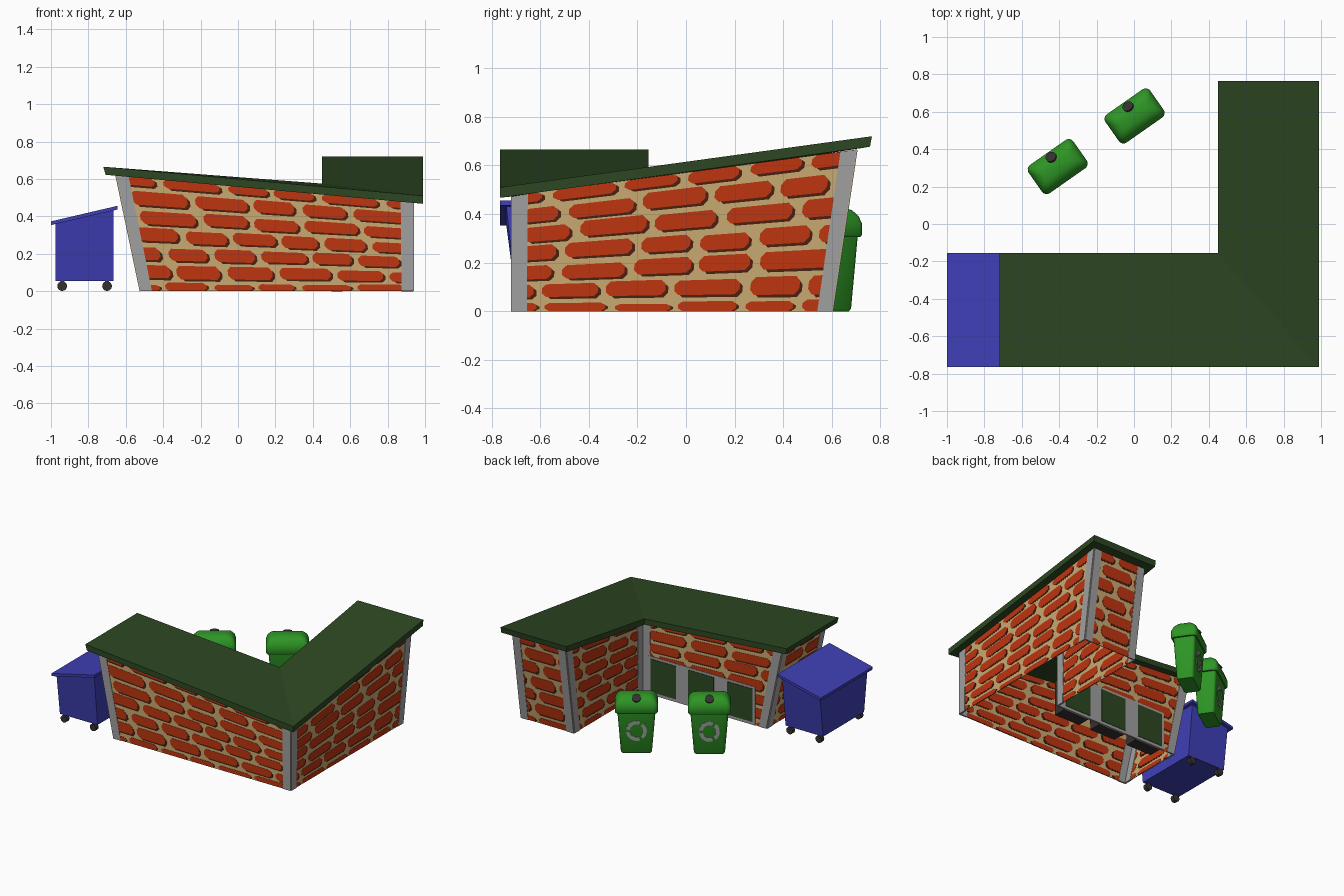
import bpy, bmesh, math, random
from mathutils import Vector, Matrix

if "Cube" in bpy.data.objects:
    bpy.data.objects.remove(bpy.data.objects["Cube"])

random.seed(4)


def mat(name, r, g, b):
    m = bpy.data.materials.new(name)
    m.diffuse_color = (r, g, b, 1)
    m.use_nodes = True
    m.node_tree.nodes["Principled BSDF"].inputs["Base Color"].default_value = m.diffuse_color
    return m


BRICK = mat("brick red", .52, .035, .005)
TAN = mat("mortar tan", .58, .40, .17)
SHADE = mat("brick edge brown", .07, .014, .005)
GREY = mat("post grey", .35, .35, .35)
ROOF = mat("roof dark green", .026, .064, .016)
BLUE = mat("container blue", .05, .05, .47)
GREEN = mat("bin green", .027, .30, .018)
DARK = mat("charcoal", .035, .03, .03)


def finish(name, bm, material, smooth=None, matrix=None):
    bmesh.ops.recalc_face_normals(bm, faces=bm.faces)
    me = bpy.data.meshes.new(name)
    bm.to_mesh(me)
    bm.free()
    ob = bpy.data.objects.new(name, me)
    bpy.context.collection.objects.link(ob)
    me.materials.append(material)
    if matrix:
        ob.matrix_world = matrix
    if smooth:
        bpy.ops.object.select_all(action='DESELECT')
        ob.select_set(True)
        bpy.context.view_layer.objects.active = ob
        bpy.ops.object.shade_smooth_by_angle(angle=math.radians(smooth))
    return ob


def loft(bm, rings):
    """Closed solid through rings with equal point counts."""
    vs = [[bm.verts.new(p) for p in r] for r in rings]
    n = len(vs[0])
    for a, b in zip(vs, vs[1:]):
        for i in range(n):
            bm.faces.new((a[i], a[(i + 1) % n], b[(i + 1) % n], b[i]))
    bm.faces.new(vs[0][::-1])
    bm.faces.new(vs[-1])


def rect(x0, x1, y0, y1, z0, z1=None):
    z1 = z0 if z1 is None else z1      # z0 at x0, z1 at x1
    return [(x0, y0, z0), (x1, y0, z1), (x1, y1, z1), (x0, y1, z0)]


def box(bm, x0, x1, y0, y1, z0, z1):
    loft(bm, [rect(x0, x1, y0, y1, z0), rect(x0, x1, y0, y1, z1)])


# Walls: bottom and top corner of each building corner, counterclockwise
corners = [((-.52, -.715, 0), (-.65, -.715, .62)),
           ((.935, -.715, 0), (.935, -.715, .475)),
           ((.935, .60, 0), (.935, .70, .665)),
           ((.50, .60, 0), (.50, .70, .665)),
           ((.50, -.205, 0), (.50, -.205, .54)),
           ((-.52, -.205, 0), (-.65, -.205, .62))]
names = ["front", "right", "back_end", "yard_side", "hatch_side", "left_end"]


def wall(name, c0, c1):
    a, A, b, B = [Vector(p) for p in (*c0, *c1)]
    normal = (b - a).cross(A - a).normalized()
    length = (b - a).length

    def plate(bm, uv, d):
        pts = []
        for u, v in uv:
            u, v = min(max(u, 0), 1), min(max(v, 0), 1)
            pts.append(a.lerp(b, u).lerp(A.lerp(B, u), v))
        loft(bm, [[p - normal * d for p in pts], [p + normal * d for p in pts]])

    def block(u0, u1, v0, v1, cu, cv):
        return [(u0 + cu, v0), (u1 - cu, v0), (u1, v0 + cv), (u1, v1 - cv),
                (u1 - cu, v1), (u0 + cu, v1), (u0, v1 - cv), (u0, v0 + cv)]

    mortar, bricks, shades, posts = [bmesh.new() for _ in range(4)]
    plate(mortar, [(0, 0), (1, 0), (1, 1), (0, 1)], .002)
    p = 1 / 6.2
    for row in range(7):
        u = -random.uniform(.05, .2) / length
        while u < .98:
            w = random.uniform(.18, .28) / length
            v0 = row * p - .05 + random.uniform(-.008, .008)
            v1 = v0 + p * random.uniform(.64, .76)
            v1 = min(v1, 1)
            if u + w > .03 and v1 - v0 > .03:
                u0, u1 = max(u, .002), min(u + w, .998)
                v0 = max(v0, .002)
                if u1 - u0 > .04:
                    cu, cv = .018 / length, (v1 - v0) * .3
                    plate(bricks, block(u0, u1, v0, v1, cu, cv), .004)
                    plate(shades, block(u0 + cu, min(u1 + .012 / length, .999),
                                        max(v0 - .018, .001), v1 - cv * .6, cu, cv), .003)
            u += w + random.uniform(.03, .045) / length
    e = .06 / length
    for u0, u1 in ((0, e), (1 - e, 1)):
        plate(posts, [(u0, 0), (u1, 0), (u1, 1), (u0, 1)], .006)
    finish(name + "_wall", mortar, TAN)
    finish(name + "_bricks", bricks, BRICK)
    finish(name + "_brick_edges", shades, SHADE)
    finish(name + "_corner_posts", posts, GREY)


for i, n in enumerate(names):
    wall(n, corners[i], corners[(i + 1) % 6])

# Roof: L-shaped slab, both wings rising away from the outer corner
top = [(-.72, -.765, .665), (.99, -.765, .51), (.99, .765, .72),
       (.45, .765, .72), (.45, -.155, .575), (-.72, -.155, .665)]
bm = bmesh.new()
tv = [bm.verts.new(p) for p in top]
bv = [bm.verts.new((x + (.012 if x < -.7 else 0), y - (.008 if y > .7 else 0), z - .043))
      for x, y, z in top]
for vs in (tv, bv):
    bm.faces.new((vs[0], vs[1], vs[4], vs[5]))
    bm.faces.new((vs[1], vs[2], vs[3], vs[4]))
for i in range(6):
    j = (i + 1) % 6
    bm.faces.new((tv[i], tv[j], bv[j], bv[i]))
finish("roof", bm, ROOF)

# Hatches in the yard wall: grey surround, green panels, dark boxes behind
frame, panels, boxes = bmesh.new(), bmesh.new(), bmesh.new()
box(frame, -.43, .45, -.211, -.198, 0, .285)
for x in (-.41, -.09, .22):
    box(panels, x, x + .21, -.213, -.195, .022, .268)
    box(boxes, x, x + .21, -.315, -.212, .004, .268)
finish("hatch_frame", frame, GREY)
finish("hatch_panels", panels, ROOF)
finish("hatch_boxes", boxes, DARK)

# Blue wheeled container with sloping lid
bm = bmesh.new()
loft(bm, [rect(-.975, -.665, -.70, -.22, .055),
          rect(-.975, -.665, -.74, -.18, .36, .435)])
finish("container_body", bm, BLUE)
bm = bmesh.new()
loft(bm, [rect(-1, -.645, -.765, -.155, .353, .436),
          rect(-1, -.645, -.765, -.155, .373, .456)])
finish("container_lid", bm, BLUE)
bm = bmesh.new()
for x in (-.94, -.70):
    for y in (-.69, -.23):
        bmesh.ops.create_cone(bm, cap_ends=True, segments=16, radius1=.026, radius2=.026,
                              depth=.03, matrix=Matrix.Translation((x, y, .027))
                              @ Matrix.Rotation(math.pi / 2, 4, 'X'))
        box(bm, x - .01, x + .01, y - .01, y + .01, .03, .058)
finish("container_wheels", bm, DARK, smooth=40)


# Green bins
def rounded(w, h, r, z):
    pts = []
    for k, (sx, sy) in enumerate(((1, 1), (-1, 1), (-1, -1), (1, -1))):
        for s in range(5):
            t = math.radians(k * 90 + s * 22.5)
            pts.append((sx * (w - r) + r * math.cos(t), sy * (h - r) + r * math.sin(t), z))
    return pts


def green_bin(n, x, y):
    place = Matrix.Translation((x, y, 0)) @ Matrix.Rotation(math.radians(35), 4, 'Z')
    bm = bmesh.new()
    loft(bm, [rounded(.098, .054, .02, 0), rounded(.105, .06, .02, .012),
              rounded(.13, .078, .02, .33)])
    finish(f"bin_body_{n}", bm, GREEN, 40, place)
    bm = bmesh.new()
    loft(bm, [rounded(.14, .086, .03, .305), rounded(.146, .092, .03, .315),
              rounded(.146, .092, .03, .36), rounded(.136, .08, .03, .392),
              rounded(.12, .06, .03, .415), rounded(.09, .032, .025, .428)])
    finish(f"bin_lid_{n}", bm, GREEN, 40, place)
    # Round slot on the sloping lid
    bm = bmesh.new()
    bmesh.ops.create_cone(bm, cap_ends=True, segments=20, radius1=.03, radius2=.03, depth=.02,
                          matrix=Matrix.Translation((0, .058, .41))
                          @ Matrix.Rotation(math.radians(-38), 4, 'X'))
    finish(f"bin_slot_{n}", bm, DARK, 40, place)
    # Broken ring plate on the bin front
    bm = bmesh.new()
    for k in range(3):
        arc = [math.radians(k * 120 + 8 + s * 13) for s in range(9)]
        ring = [(r * math.cos(t), r * 1.1 * math.sin(t) + .175)
                for r, ts in ((.07, arc), (.045, arc[::-1])) for t in ts]
        loft(bm, [[(px, .06 + .018 * (pz - .012) / .318 + d, pz) for px, pz in ring]
                  for d in (-.003, .003)])
    finish(f"bin_ring_{n}", bm, GREY, matrix=place)


green_bin(1, -.408, .307)
green_bin(2, .003, .578)
